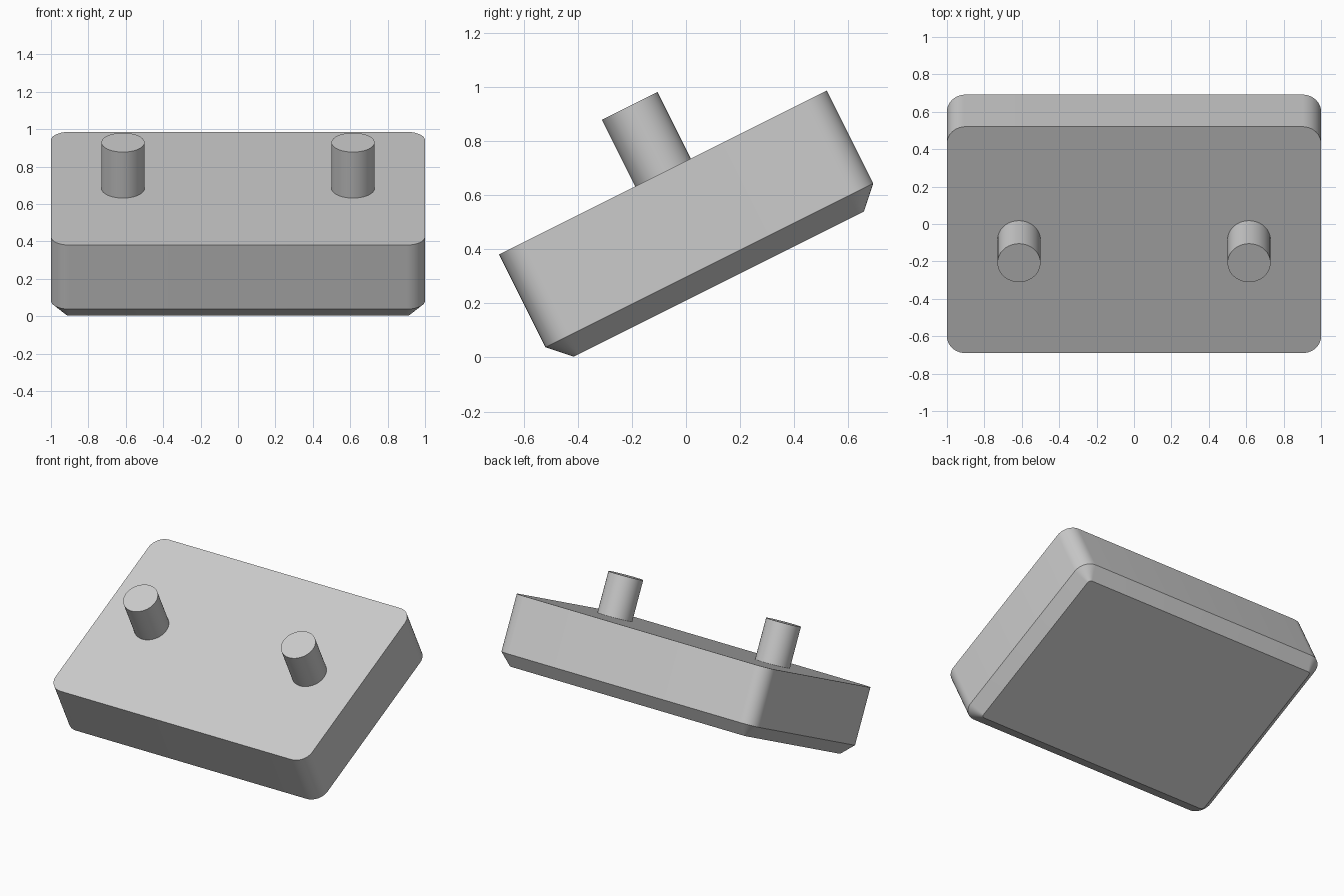
import bpy
import bmesh
from math import atan, cos, sin, pi
from mathutils import Matrix

cube = bpy.data.objects.get("Cube")
if cube:
    bpy.data.objects.remove(cube, do_unlink=True)

# Single light grey material
grey = bpy.data.materials.new("light grey")
grey.use_nodes = True
colour = (0.6, 0.6, 0.6, 1)
grey.diffuse_color = colour
grey.node_tree.nodes["Principled BSDF"].inputs["Base Color"].default_value = colour

# Tilted frame whose origin is the middle of the block's top face
TILT = Matrix.Translation((0, -0.085, 0.683)) @ Matrix.Rotation(atan(0.5), 4, "X")
HALF_X, HALF_Y, CORNER = 1.0, 0.677, 0.1
SIDE, CHAMFER = 0.383, 0.078
PEG_X, PEG_RADIUS, PEG_HEIGHT = 0.615, 0.115, 0.275


def rounded_outline(inset, steps=10):
    """Counter-clockwise rounded rectangle, shrunk evenly by inset."""
    points = []
    radius = CORNER - inset
    for quarter, (sx, sy) in enumerate([(1, 1), (-1, 1), (-1, -1), (1, -1)]):
        for i in range(steps + 1):
            a = (quarter + i / steps) * pi / 2
            points.append((sx * (HALF_X - CORNER) + radius * cos(a),
                           sy * (HALF_Y - CORNER) + radius * sin(a)))
    return points


def finish(name, bm):
    """Tilt the mesh into place and make a smooth-shaded object."""
    bmesh.ops.recalc_face_normals(bm, faces=bm.faces)
    bm.transform(TILT)
    mesh = bpy.data.meshes.new(name)
    bm.to_mesh(mesh)
    bm.free()
    mesh.materials.append(grey)
    obj = bpy.data.objects.new(name, mesh)
    bpy.context.collection.objects.link(obj)
    bpy.ops.object.select_all(action="DESELECT")
    obj.select_set(True)
    bpy.context.view_layer.objects.active = obj
    bpy.ops.object.shade_smooth_by_angle(angle=pi / 6)


# Block with rounded corners and a chamfered underside
bm = bmesh.new()
levels = [(0, 0), (0, -SIDE), (CHAMFER, -SIDE - CHAMFER)]
rings = [[bm.verts.new((x, y, z)) for x, y in rounded_outline(inset)]
         for inset, z in levels]
for upper, lower in zip(rings, rings[1:]):
    for i in range(len(upper)):
        bm.faces.new((upper[i - 1], lower[i - 1], lower[i], upper[i]))
bm.faces.new(rings[0])
bm.faces.new(rings[-1][::-1])
finish("block", bm)

# Two round pegs standing square to the top face
for name, side in (("left_peg", 1), ("right_peg", -1)):
    bm = bmesh.new()
    bmesh.ops.create_cone(
        bm, cap_ends=True, segments=48, radius1=PEG_RADIUS, radius2=PEG_RADIUS,
        depth=PEG_HEIGHT,
        matrix=Matrix.Translation((side * PEG_X, 0, PEG_HEIGHT / 2)))
    finish(name, bm)
